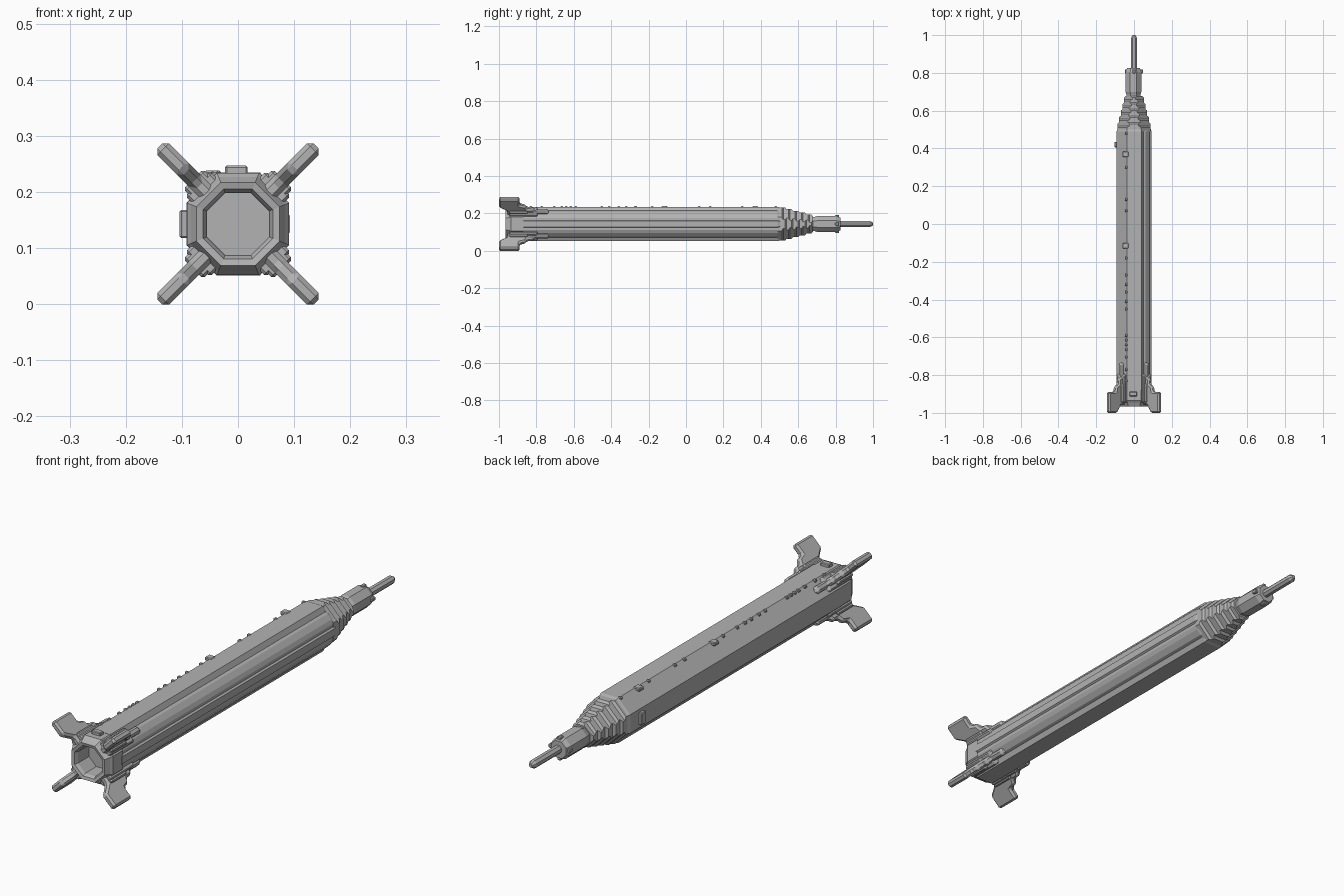
import bpy, bmesh, math

if "Cube" in bpy.data.objects:
    bpy.data.objects.remove(bpy.data.objects["Cube"], do_unlink=True)

AXIS_Z = 0.143
BODY = 0.092

grey = bpy.data.materials.new("plain_grey")
grey.use_nodes = True
GREY = (0.45, 0.45, 0.45, 1)
grey.diffuse_color = GREY
grey.node_tree.nodes["Principled BSDF"].inputs["Base Color"].default_value = GREY


def loft(name, sections, caps=True, spin=0.0, bevel=0.0):
    """Join equal-length 3D outlines into a flat-faced skin around the long axis."""
    bm = bmesh.new()
    rings = [[bm.verts.new(p) for p in s] for s in sections]
    n = len(rings[0])
    for a, b in zip(rings, rings[1:]):
        for i in range(n):
            j = (i + 1) % n
            bm.faces.new((a[i], a[j], b[j], b[i]))
    if caps:
        bm.faces.new(rings[0][::-1])
        bm.faces.new(rings[-1])
    bmesh.ops.recalc_face_normals(bm, faces=bm.faces)
    mesh = bpy.data.meshes.new(name)
    bm.to_mesh(mesh)
    bm.free()
    mesh.materials.append(grey)
    obj = bpy.data.objects.new(name, mesh)
    obj.location.z = AXIS_Z
    obj.rotation_euler.y = spin
    bpy.context.collection.objects.link(obj)
    if bevel:
        mod = obj.modifiers.new("chamfer", "BEVEL")
        mod.width, mod.segments = bevel, 1
        mod.limit_method = "ANGLE"
    return obj


def octagon(y, a, d=None, dx=0.0):
    """Octagon ring: a = reach of axis-facing sides, d = reach of diagonal sides."""
    h = math.sqrt(2) * (d or a) - a if d else a * math.tan(math.pi / 8)
    pts = [(a, h), (h, a), (-h, a), (-a, h), (-a, -h), (-h, -a), (h, -a), (a, -h)]
    return [(x + dx, y, z) for x, z in pts]


def block(name, x, y, z, sx, sy, sz):
    """Small chamfered block, z measured from the long axis."""
    outline = [(-1, -1), (1, -1), (1, 1), (-1, 1)]
    secs = [[(x + u * sx / 2, y + s * sy / 2, z + v * sz / 2) for u, v in outline]
            for s in (-1, 1)]
    return loft(name, secs, bevel=0.003)


# Main body: plain octagon on one side, rib and notched corners on the other
half = [(-BODY, 0.038), (-0.038, BODY), (0.04, BODY), (0.05, 0.071), (0.062, 0.067),
        (0.079, 0.048), (0.086, 0.032), (0.086, 0.02), (0.093, 0.015)]
profile = half + [(x, -z) for x, z in reversed(half)]
loft("body", [[(x * s, y, z * s) for x, z in profile]
              for y, s in ((-0.88, 1), (0.49, 1), (0.505, 0.94))])

# Hollow tail rim
loft("tail_rim", [octagon(y, a) for y, a in (
    (-0.87, 0.055), (-0.95, 0.056), (-0.963, 0.062), (-0.966, 0.074),
    (-0.945, 0.084), (-0.935, 0.091), (-0.87, 0.091))], caps=False)

# Stepped nose: axis-facing and diagonal sides step in turn
steps = [octagon(0.49, 0.088)]
a = d = 0.088
y = 0.512
for k in range(5):
    steps.append(octagon(y, a, d))
    d -= 0.009
    steps.append(octagon(y + 0.008, a, d))
    steps.append(octagon(y + 0.018, a, d))
    a -= 0.009
    steps.append(octagon(y + 0.026, a, d))
    y += 0.035
loft("stepped_nose", steps)

# Upper stage, its collar and the tip spike
loft("upper_stage", [octagon(y, r, dx=-0.003) for y, r in (
    (0.66, 0.034), (0.685, 0.037), (0.70, 0.042), (0.805, 0.042), (0.825, 0.034))])
for k in range(4):
    t = k * math.pi / 2
    block("collar_knob", 0.04 * math.cos(t), 0.808, 0.04 * math.sin(t), 0.016, 0.022, 0.016)
loft("tip_spike", [octagon(y, r) for y, r in (
    (0.80, 0.016), (0.985, 0.016), (1.0, 0.007))])

# Four swept fins with stepped leading edges, and their root fairings
fin_outline = [(0.07, -0.955), (0.105, -0.955), (0.135, -1.0), (0.197, -1.0),
               (0.197, -0.89), (0.15, -0.89), (0.142, -0.86), (0.122, -0.85),
               (0.122, -0.82), (0.105, -0.81), (0.105, -0.74), (0.07, -0.725)]
for k in range(4):
    spin = math.radians(45 + 90 * k)
    loft("fin", [[(r, y, s * 0.0145) for r, y in fin_outline] for s in (-1, 1)],
         spin=spin, bevel=0.008)
    for reach, width, end in ((0.113, 0.05, -0.85), (0.102, 0.062, -0.80)):
        fairing = [(0.06, -0.945), (reach, -0.945), (reach, end), (0.06, end + 0.02)]
        loft("fin_fairing", [[(r, y, s * width / 2) for r, y in fairing] for s in (-1, 1)],
             spin=spin, bevel=0.005)

# Row of small studs along one upper edge
for y in (0.48, 0.3, 0.13, 0.07, -0.18, -0.27, -0.32, -0.36, -0.41, -0.45,
          -0.59, -0.615, -0.64, -0.665, -0.705, -0.77, -0.83):
    block("stud", -0.041, y, 0.089, 0.014, 0.014, 0.012)
for y in (0.37, -0.115):
    block("large_stud", -0.045, y, 0.088, 0.03, 0.03, 0.014)

# Single hatches on the side and on top of the tail
block("side_hatch", -0.094, 0.42, 0.0, 0.02, 0.028, 0.05)
block("tail_hatch", -0.003, -0.9, 0.094, 0.04, 0.024, 0.02)
